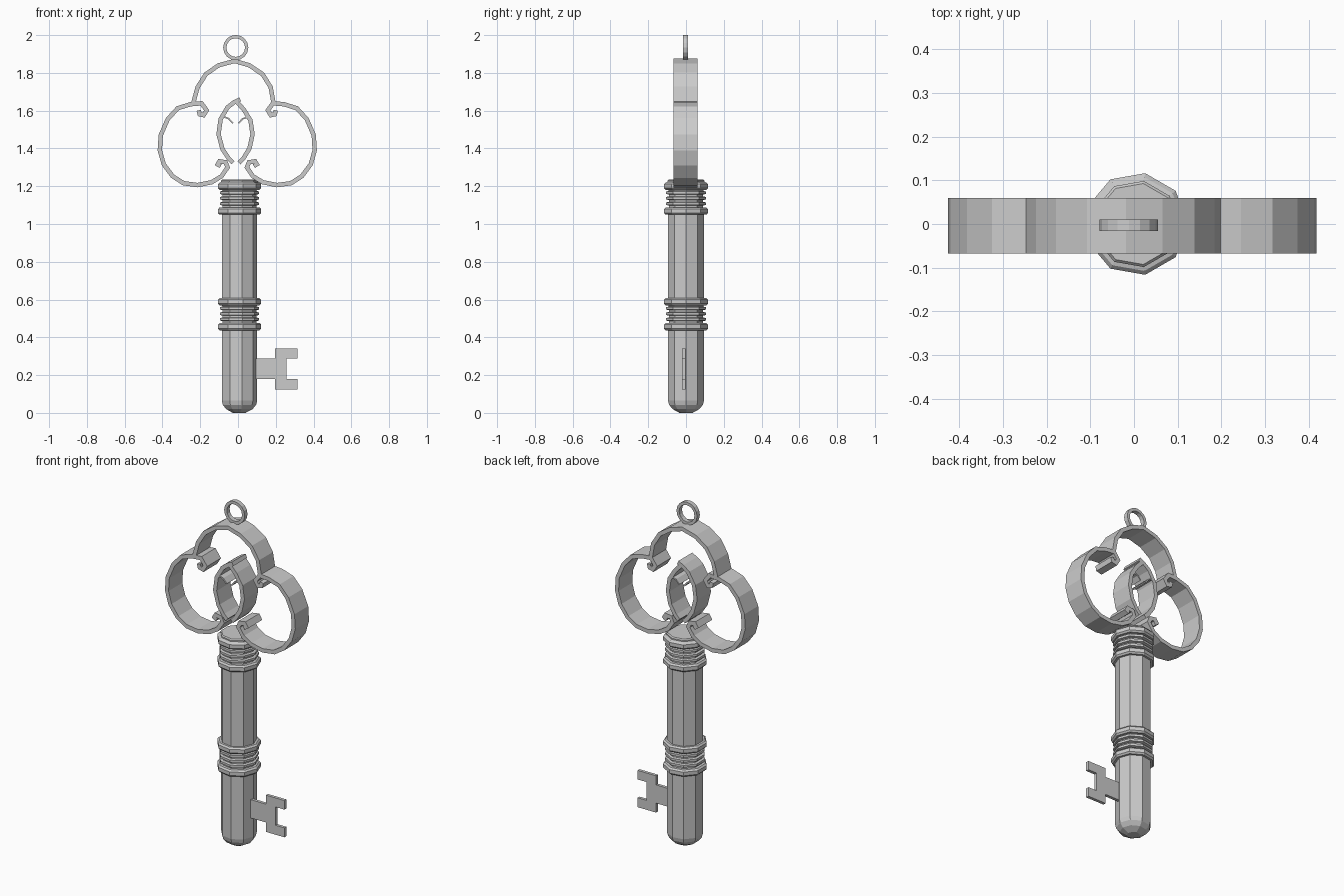
import bpy, math
from mathutils import Vector

if "Cube" in bpy.data.objects:
    bpy.data.objects.remove(bpy.data.objects["Cube"])

MID = -0.004                    # mirror axis of the bow
Y0, Y1 = -0.067, 0.06           # depth of the bow bands


def make(name, verts, faces):
    me = bpy.data.meshes.new(name)
    me.from_pydata(verts, [], faces)
    me.validate()
    ob = bpy.data.objects.new(name, me)
    bpy.context.collection.objects.link(ob)
    bpy.context.view_layer.objects.active = ob
    bpy.ops.object.mode_set(mode='EDIT')
    bpy.ops.mesh.select_all(action='SELECT')
    bpy.ops.mesh.normals_make_consistent(inside=False)
    bpy.ops.object.mode_set(mode='OBJECT')
    return ob


def lathe(name, profile, n=9, cx=0.005):
    """Closed turned part around a vertical axis, profile = (radius, z)."""
    verts = [(cx + r * math.cos(math.tau * k / n), r * math.sin(math.tau * k / n), z)
             for r, z in profile for k in range(n)]
    faces = [(i * n + k, i * n + (k + 1) % n, (i + 1) * n + (k + 1) % n, (i + 1) * n + k)
             for i in range(len(profile) - 1) for k in range(n)]
    faces += [list(range(n))[::-1], [(len(profile) - 1) * n + k for k in range(n)]]
    return make(name, verts, faces)


def band(name, path, t=0.023, y0=Y0, y1=Y1, closed=False):
    """Strip of thickness t following an x/z path, extruded from y0 to y1."""
    pts = [Vector(p) for p in path]
    n = len(pts)
    verts = []
    for i, p in enumerate(pts):
        a = pts[i - 1] if (i > 0 or closed) else None
        b = pts[(i + 1) % n] if (i < n - 1 or closed) else None
        d1 = (p - a).normalized() if a is not None else (b - p).normalized()
        d2 = (b - p).normalized() if b is not None else d1
        d = (d1 + d2).normalized()
        w = t / 2 / max(0.75, d.dot(d1))
        nrm = Vector((-d.y, d.x)) * w
        l, r = p + nrm, p - nrm
        verts += [(l.x, y0, l.y), (r.x, y0, r.y), (r.x, y1, r.y), (l.x, y1, l.y)]
    faces = []
    for i in range(n if closed else n - 1):
        j = (i + 1) % n
        faces += [(4 * i + k, 4 * i + (k + 1) % 4, 4 * j + (k + 1) % 4, 4 * j + k)
                  for k in range(4)]
    if not closed:
        faces += [(3, 2, 1, 0), tuple(4 * (n - 1) + k for k in range(4))]
    return make(name, verts, faces)


# Shaft with two groups of collars and ridges
R = 0.0965


def collar(z0, z1):
    return [(R, z0), (0.109, z0), (0.118, z0 + 0.009), (0.118, z1 - 0.009), (0.109, z1)]


def ridges(z0):
    out = [(R - 0.004, z0)]
    for k in range(3):
        z = z0 + 0.01 + k * 0.029
        out += [(R - 0.004, z), (0.107, z + 0.003), (0.107, z + 0.016), (R - 0.004, z + 0.019)]
    return out


profile = [(0.035, 0.0), (0.072, 0.02), (0.091, 0.043), (R, 0.065)]
for base in (0.437, 1.049):
    profile += collar(base, base + 0.039) + ridges(base + 0.039)
    profile += collar(base + 0.132, base + 0.171)
    profile += [(R, base + 0.171)]
profile[-1] = (0.1, 1.222)
profile += [(0.1, 1.229), (0.094, 1.235)]
lathe("shaft", profile)

# Side lobes with scrolled ends, mirrored
lobe = [(-.208, 1.602), (-.203, 1.581), (-.182, 1.576), (-.166, 1.602), (-.193, 1.639),
        (-.251, 1.634), (-.319, 1.613), (-.372, 1.555), (-.409, 1.47), (-.414, 1.39),
        (-.393, 1.316), (-.346, 1.253), (-.288, 1.216), (-.214, 1.206), (-.14, 1.221),
        (-.087, 1.253), (-.055, 1.30), (-.066, 1.327), (-.098, 1.332), (-.108, 1.316),
        (-.092, 1.306)]
band("left_lobe", lobe)
band("right_lobe", [(2 * MID - x, z) for x, z in lobe])

# Top arch
band("top_arch", [(-.237, 1.64), (-.214, 1.724), (-.17, 1.793), (-.103, 1.84), (-.018, 1.863),
                  (.06, 1.84), (.13, 1.793), (.173, 1.724), (.188, 1.64)])

# Pointed leaf in the middle
band("leaf_left", [(.012, 1.66), (-.02, 1.645), (-.055, 1.618), (-.092, 1.555), (-.103, 1.475),
                   (-.082, 1.396), (-.05, 1.348), (-.026, 1.324)])
band("leaf_right", [(-.012, 1.652), (.029, 1.608), (.066, 1.549), (.077, 1.475),
                    (.061, 1.401), (.029, 1.348), (.006, 1.324)])
band("leaf_curl_left", [(-.082, 1.57), (-.05, 1.558), (-.027, 1.533)], t=0.008)
band("leaf_curl_right", [(.06, 1.567), (.024, 1.557), (.003, 1.533)], t=0.008)

# Hanging ring
band("hanging_ring", [(-0.012 + 0.058 * math.cos(math.tau * k / 16),
                       1.934 + 0.058 * math.sin(math.tau * k / 16)) for k in range(16)],
     t=0.017, y0=-0.016, y1=0.01, closed=True)

# Key bit: stem, block and two teeth as one outline
outline = [(.06, .18), (.195, .18), (.195, .125), (.314, .125), (.314, .18), (.257, .18),
           (.257, .287), (.314, .287), (.314, .34), (.195, .34), (.195, .287), (.06, .287)]
m = len(outline)
make("key_bit",
     [(x, y, z) for y in (-0.02, -0.002) for x, z in outline],
     [list(range(m)), list(range(m, 2 * m))[::-1]] +
     [(i, (i + 1) % m, m + (i + 1) % m, m + i) for i in range(m)])
